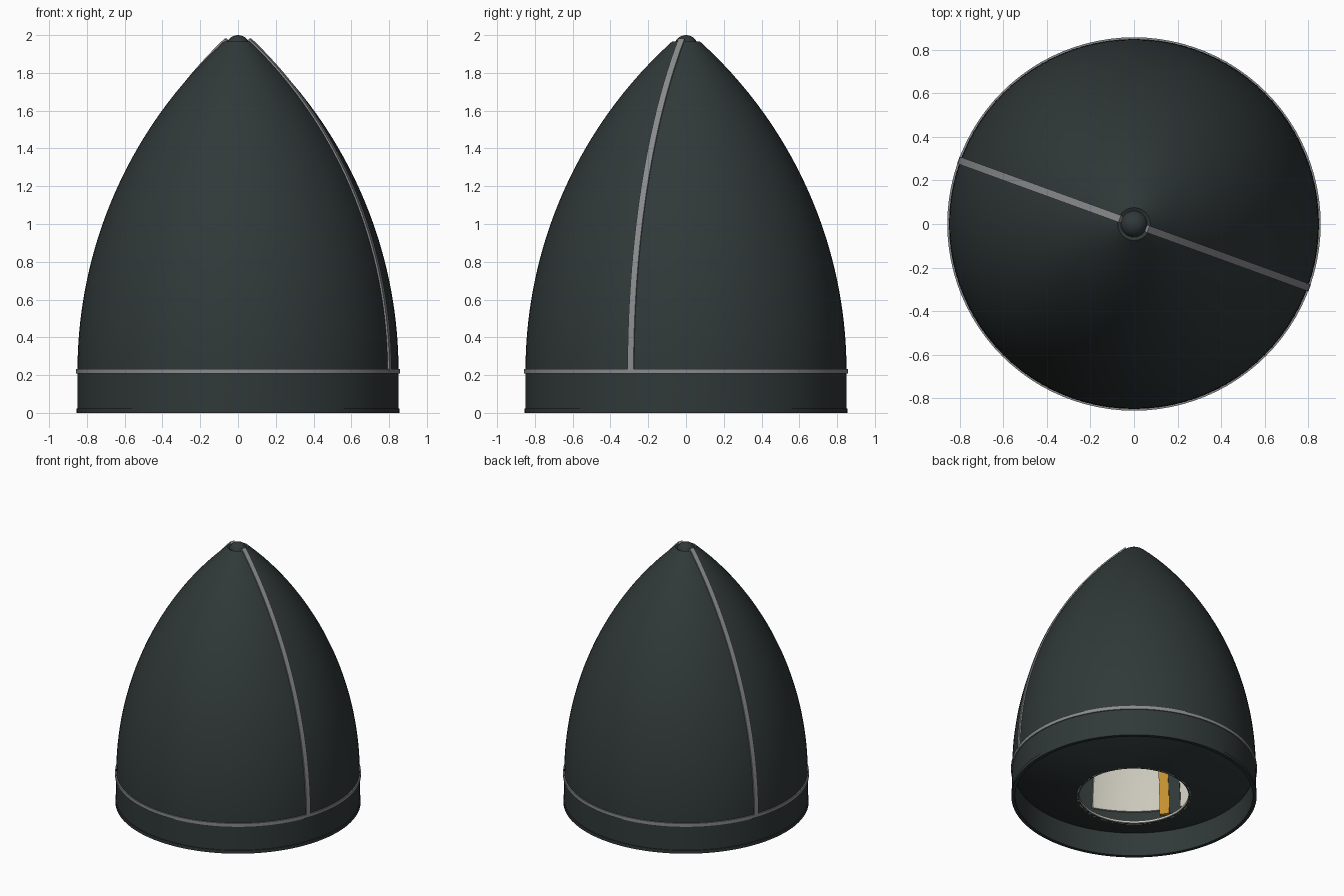
import bpy, bmesh, math
from mathutils import Matrix

if "Cube" in bpy.data.objects:
    bpy.data.objects.remove(bpy.data.objects["Cube"])

R, RISE, SPRING = 0.85, 1.81, 0.22
ARC = (R * R + RISE * RISE) / (2 * R)


def radius(z):
    """Ogive radius at height z."""
    if z <= SPRING:
        return R
    return math.sqrt(ARC * ARC - (z - SPRING) ** 2) - (ARC - R)


def material(name, rgb):
    m = bpy.data.materials.new(name)
    m.diffuse_color = (*rgb, 1)
    m.use_nodes = True
    m.node_tree.nodes["Principled BSDF"].inputs["Base Color"].default_value = m.diffuse_color
    return m


dark = material("dark_slate", (0.030, 0.040, 0.040))
grey = material("seam_grey", (0.25, 0.255, 0.265))
pale = material("pale_liner", (0.60, 0.58, 0.50))
gold = material("gold", (0.55, 0.28, 0.03))


def finish(name, bm, mat, angle=30):
    bmesh.ops.remove_doubles(bm, verts=bm.verts, dist=1e-5)
    bmesh.ops.recalc_face_normals(bm, faces=bm.faces)
    me = bpy.data.meshes.new(name)
    bm.to_mesh(me)
    bm.free()
    ob = bpy.data.objects.new(name, me)
    bpy.context.collection.objects.link(ob)
    me.materials.append(mat)
    bpy.ops.object.select_all(action='DESELECT')
    ob.select_set(True)
    bpy.context.view_layer.objects.active = ob
    bpy.ops.object.shade_smooth_by_angle(angle=math.radians(angle))
    return ob


def lathe(name, profile, mat, start=0, sweep=360, steps=96):
    """Closed (r, z) outline turned about z; partial sweeps get end caps."""
    bm = bmesh.new()
    full = sweep == 360
    rings = []
    for i in range(steps if full else steps + 1):
        a = math.radians(start + sweep * i / steps)
        rings.append([bm.verts.new((r * math.cos(a), r * math.sin(a), z))
                      for r, z in profile])
    n = len(profile)
    for i in range(steps):
        p, q = rings[i], rings[(i + 1) % len(rings)]
        for j in range(n):
            k = (j + 1) % n
            bm.faces.new((p[j], q[j], q[k], p[k]))
    if not full:
        bm.faces.new(rings[0])
        bm.faces.new(rings[-1][::-1])
    return finish(name, bm, mat)


# Hollow ogive shell with a short straight skirt
heights = [SPRING + (1.965 - SPRING) * i / 32 for i in range(33)]
outer = [(R, 0.0)] + [(radius(z), z) for z in heights]
inner = [(max(radius(z) - 0.02, 0.02), z - 0.01) for z in reversed(heights)]
lathe("shell", outer + inner + [(R - 0.02, 0.0)], dark)

# Base lip and separation ring
lathe("base_lip", [(0.83, 0), (0.856, 0), (0.856, 0.024), (0.83, 0.024)], dark)
lathe("separation_ring", [(0.84, 0.208), (0.858, 0.208), (0.858, 0.233), (0.84, 0.233)], grey)

# Shallow conical floor dropping to the central opening
lathe("floor_cone", [(0.84, 0.185), (0.40, 0.0), (0.385, 0.0), (0.385, 0.02), (0.84, 0.205)], dark)
lathe("opening_rim", [(0.392, -0.0), (0.398, 0.0), (0.398, 0.012), (0.38, 0.02), (0.38, 0.004)], pale)

# Rounded tip
bm = bmesh.new()
bmesh.ops.create_uvsphere(bm, u_segments=32, v_segments=16, radius=0.064,
                          matrix=Matrix.Translation((0, 0, 1.936)))
finish("tip", bm, dark)

# Raised seam strips running up both sides
for label, deg in (("right", -20), ("left", 160)):
    bm = bmesh.new()
    rows = []
    zs = [SPRING + (1.975 - SPRING) * i / 40 for i in range(41)]
    for z in zs:
        r = radius(z)
        slope = math.atan2(z - SPRING, r + ARC - R)
        dr, dz = math.cos(slope) * 0.009, math.sin(slope) * 0.009
        rows.append([bm.verts.new(c) for c in (
            (r - dr, -0.017, z - dz), (r + dr, -0.017, z + dz),
            (r + dr, 0.017, z + dz), (r - dr, 0.017, z - dz))])
    for p, q in zip(rows, rows[1:]):
        for j in range(4):
            k = (j + 1) % 4
            bm.faces.new((p[j], p[k], q[k], q[j]))
    bm.faces.new(rows[0])
    bm.faces.new(rows[-1])
    bm.transform(Matrix.Rotation(math.radians(deg), 4, 'Z'))
    finish("seam_strip_" + label, bm, grey)


# Inner liner panels and gold ribs on each half
def band(low, high, gap, thick):
    zs = [low + (high - low) * i / 8 for i in range(9)]
    return ([(radius(z) - gap, z) for z in zs]
            + [(radius(z) - gap - thick, z) for z in reversed(zs)])


for half, turn in (("front", 225), ("back", 45)):
    lathe("liner_main_" + half, band(0.34, 1.3, 0.03, 0.015), pale, turn - 26, 0 + 18, 12)
    lathe("liner_side_" + half, band(0.34, 1.3, 0.03, 0.015), pale, turn - 19 - 53, 53, 24)
    lathe("liner_fill_" + half, band(0.34, 1.3, 0.03, 0.015), pale, turn - 8, 34, 24)
    lathe("gold_rib_" + half, band(0.30, 1.3, 0.03, 0.025), gold, turn - 13, 5, 4)
    lathe("rib_shadow_gap_" + half, band(0.30, 1.3, 0.03, 0.02), dark, turn - 19, 6, 4)
